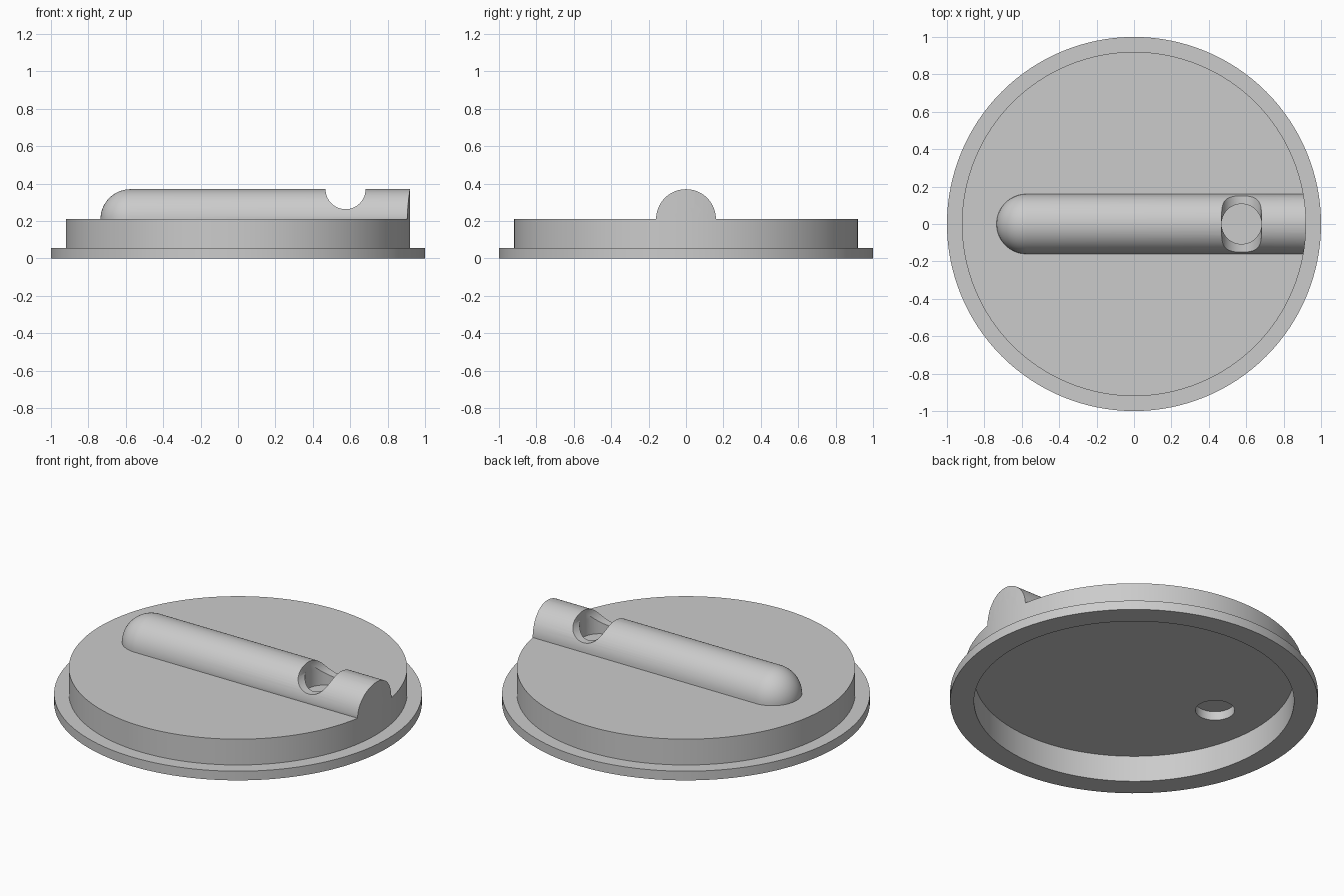
import bpy, bmesh, math
from mathutils import Matrix

cube = bpy.data.objects.get("Cube")
if cube:
    bpy.data.objects.remove(cube, do_unlink=True)

grey = bpy.data.materials.new("plain grey")
grey.use_nodes = True
colour = (0.6, 0.6, 0.6, 1)
grey.diffuse_color = colour
grey.node_tree.nodes["Principled BSDF"].inputs["Base Color"].default_value = colour

DECK = 0.21      # top of the cap
BODY_R = 0.92    # radius of the raised body
TUBE_R, BORE_R = 0.16, 0.107
END_X = 0.575    # distance of the hole and the notch from the centre


def lathe(name, profile, steps=128, place=Matrix()):
    """Revolve (radius, height) points, both ends on the axis, into a solid."""
    bm = bmesh.new()
    verts = [bm.verts.new((r, 0, z)) for r, z in profile]
    edges = [bm.edges.new(pair) for pair in zip(verts, verts[1:])]
    bmesh.ops.spin(bm, geom=verts + edges, cent=(0, 0, 0), axis=(0, 0, 1),
                   angle=math.tau, steps=steps, use_merge=True)
    bmesh.ops.remove_doubles(bm, verts=bm.verts, dist=1e-5)
    bmesh.ops.transform(bm, matrix=place, verts=bm.verts)
    bmesh.ops.recalc_face_normals(bm, faces=bm.faces)
    mesh = bpy.data.meshes.new(name)
    bm.to_mesh(mesh)
    bm.free()
    mesh.materials.append(grey)
    obj = bpy.data.objects.new(name, mesh)
    bpy.context.collection.objects.link(obj)
    return obj


def rod(name, radius, low, high, steps=64, place=Matrix()):
    return lathe(name, [(0, low), (radius, low), (radius, high), (0, high)], steps, place)


def capsule(name, radius, length):
    """Round-nosed rod along +x, its nose centred over the hole."""
    nose = [(radius * math.sin(a), -radius * math.cos(a))
            for a in (math.pi / 2 * i / 16 for i in range(17))]
    nose[0] = (0, -radius)
    place = Matrix.Translation((-END_X, 0, DECK)) @ Matrix.Rotation(math.pi / 2, 4, 'Y')
    return lathe(name, nose + [(radius, length), (0, length)], 64, place)


def activate(obj):
    bpy.ops.object.select_all(action='DESELECT')
    obj.select_set(True)
    bpy.context.view_layer.objects.active = obj


def cut(obj, cutter, operation='DIFFERENCE'):
    cutter.hide_render = True
    mod = obj.modifiers.new("cut", 'BOOLEAN')
    mod.operation, mod.solver, mod.object = operation, 'EXACT', cutter
    activate(obj)
    bpy.ops.object.modifier_apply(modifier=mod.name)
    bpy.data.objects.remove(cutter, do_unlink=True)


# Flanged cap, hollow below, with a round hole under the tube's closed end
cap = lathe("cap", [(0, DECK), (BODY_R, DECK), (BODY_R, 0.055), (1, 0.055),
                    (1, 0), (0.87, 0), (0.87, 0.157), (0, 0.157)])
cut(cap, rod("hole_cutter", BORE_R, 0.1, 0.3, place=Matrix.Translation((-END_X, 0, 0))))

# Half-round tube on the deck, trimmed flush with the body's wall
tube = capsule("tube", TUBE_R, 1.7)
cut(tube, capsule("bore_cutter", BORE_R, 1.8))
cut(tube, rod("trim", BODY_R, DECK, 0.6, steps=128), 'INTERSECT')

# Notch across the tube, and a round opening down to the deck
across = Matrix.Translation((END_X, 0, DECK + TUBE_R)) @ Matrix.Rotation(math.pi / 2, 4, 'X')
cut(tube, rod("notch_cutter", BORE_R, -0.3, 0.3, place=across))
cut(tube, rod("opening_cutter", BORE_R, 0.1, 0.5, place=Matrix.Translation((END_X, 0, 0))))

for part in (cap, tube):
    activate(part)
    bpy.ops.object.shade_smooth_by_angle(angle=math.radians(30))
